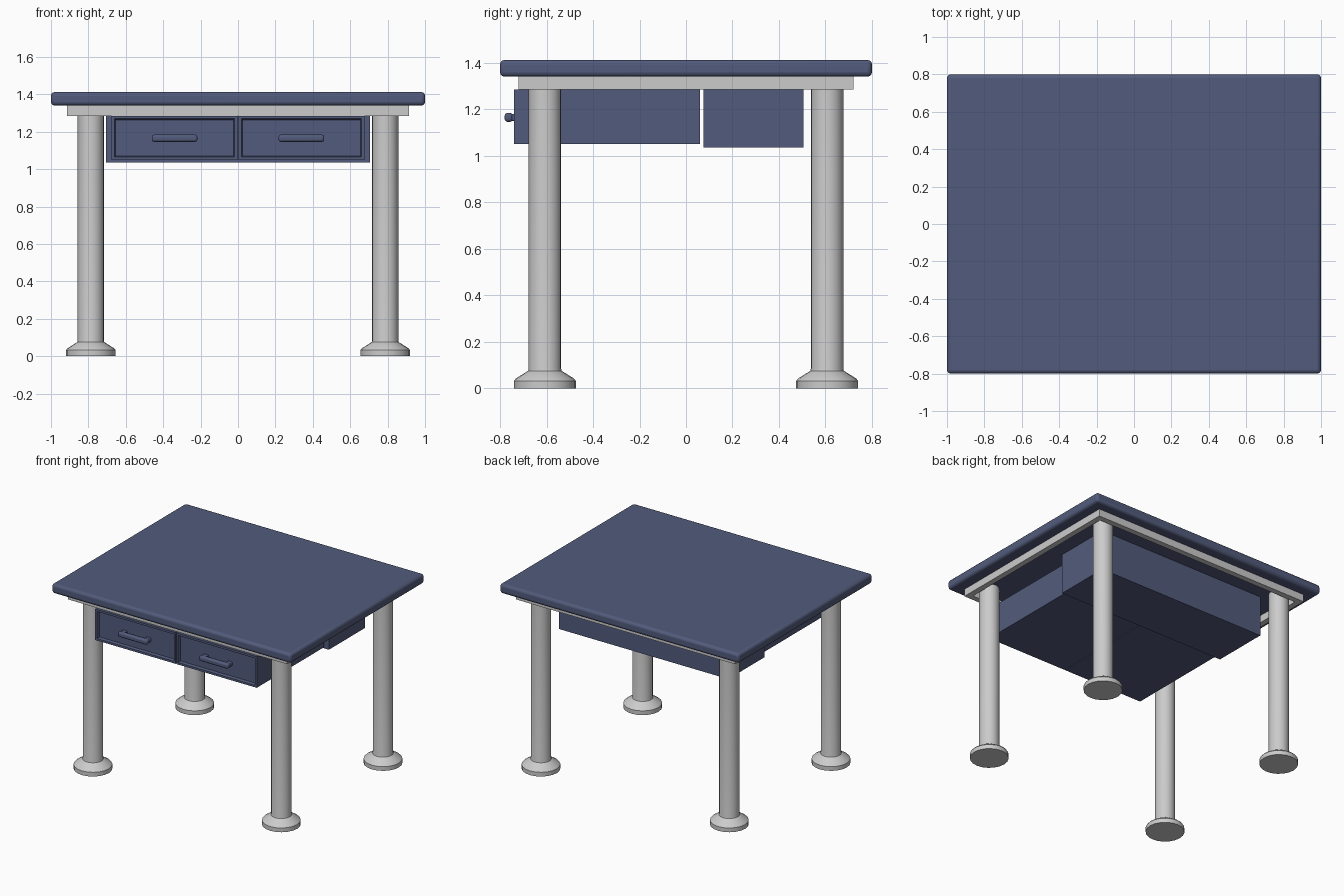
import bpy, bmesh, math
from mathutils import Vector

if "Cube" in bpy.data.objects:
    bpy.data.objects.remove(bpy.data.objects["Cube"])

blue = bpy.data.materials.new("blue_paint")
blue.diffuse_color = (0.085, 0.105, 0.2, 1)
blue.use_nodes = True
blue.node_tree.nodes["Principled BSDF"].inputs["Base Color"].default_value = blue.diffuse_color


def finish(name, bm, mat=None, bevel=0.0, segments=2):
    bmesh.ops.recalc_face_normals(bm, faces=bm.faces[:])
    mesh = bpy.data.meshes.new(name)
    bm.to_mesh(mesh)
    bm.free()
    ob = bpy.data.objects.new(name, mesh)
    bpy.context.collection.objects.link(ob)
    if mat:
        mesh.materials.append(mat)
    if bevel:
        mod = ob.modifiers.new("bevel", 'BEVEL')
        mod.width, mod.segments = bevel, segments
    bpy.ops.object.select_all(action='DESELECT')
    ob.select_set(True)
    bpy.context.view_layer.objects.active = ob
    bpy.ops.object.shade_smooth_by_angle(angle=math.radians(35))
    return ob


def box_bm(lo, hi):
    bm = bmesh.new()
    bmesh.ops.create_cube(bm, size=1)
    lo, hi = Vector(lo), Vector(hi)
    bmesh.ops.scale(bm, vec=hi - lo, verts=bm.verts)
    bmesh.ops.translate(bm, vec=(lo + hi) / 2, verts=bm.verts)
    return bm


# Tabletop with rounded edges
finish("tabletop", box_bm((-1, -0.8, 1.34), (1, 0.8, 1.412)), blue, 0.02, 3)

# Grey frame under the top: a rectangular ring
bm = box_bm((-0.915, -0.72, 1.285), (0.915, 0.72, 1.342))
caps = [f for f in bm.faces if abs(f.normal.z) > 0.9]
bmesh.ops.inset_individual(bm, faces=caps, thickness=0.06)
bmesh.ops.bridge_loops(bm, edges=list({e for f in caps for e in f.edges}))
bmesh.ops.delete(bm, geom=caps, context='FACES')
finish("frame", bm)

# Legs: turned profile with a flared foot
PROFILE = [(0, 0), (0.133, 0), (0.133, 0.032), (0.125, 0.042),
           (0.072, 0.075), (0.07, 0.085), (0.07, 1.342), (0, 1.342)]


def leg(name, x, y):
    bm = bmesh.new()
    vs = [bm.verts.new((r, 0, z)) for r, z in PROFILE]
    es = [bm.edges.new(p) for p in zip(vs, vs[1:])]
    bmesh.ops.spin(bm, geom=vs + es, axis=(0, 0, 1), cent=(0, 0, 0),
                   angle=math.tau, steps=20, use_duplicate=False)
    bmesh.ops.remove_doubles(bm, verts=bm.verts, dist=1e-4)
    bmesh.ops.translate(bm, vec=(x, y, 0), verts=bm.verts)
    finish(name, bm)


for side, x in (("left", -0.787), ("right", 0.787)):
    for end, y in (("front", -0.607), ("back", 0.607)):
        leg(f"{end}_{side}_leg", x, y)

# Housing behind the drawers
finish("drawer_housing", box_bm((-0.707, 0.075, 1.035), (0.707, 0.505, 1.342)), blue)


# Drawers with a recessed front panel and a bar handle
def drawer(side, x0, x1):
    bm = box_bm((x0, -0.74, 1.05), (x1, 0.06, 1.285))
    front = [f for f in bm.faces if f.normal.y < -0.9]
    bmesh.ops.inset_individual(bm, faces=front, thickness=0.022)
    bmesh.ops.inset_individual(bm, faces=front, thickness=0.008, depth=-0.02)
    finish(f"{side}_drawer", bm, blue)

    cx = (x0 + x1) / 2
    bar = box_bm((cx - 0.122, -0.78, 1.146), (cx + 0.122, -0.745, 1.184))
    finish(f"{side}_handle_bar", bar, blue, 0.012, 3)
    for n, s in (("left", -1), ("right", 1)):
        px = cx + s * 0.1
        post = box_bm((px - 0.018, -0.76, 1.15), (px + 0.018, -0.715, 1.18))
        finish(f"{side}_handle_{n}_post", post, blue, 0.006)


drawer("left", -0.675, -0.003)
drawer("right", 0.003, 0.675)
